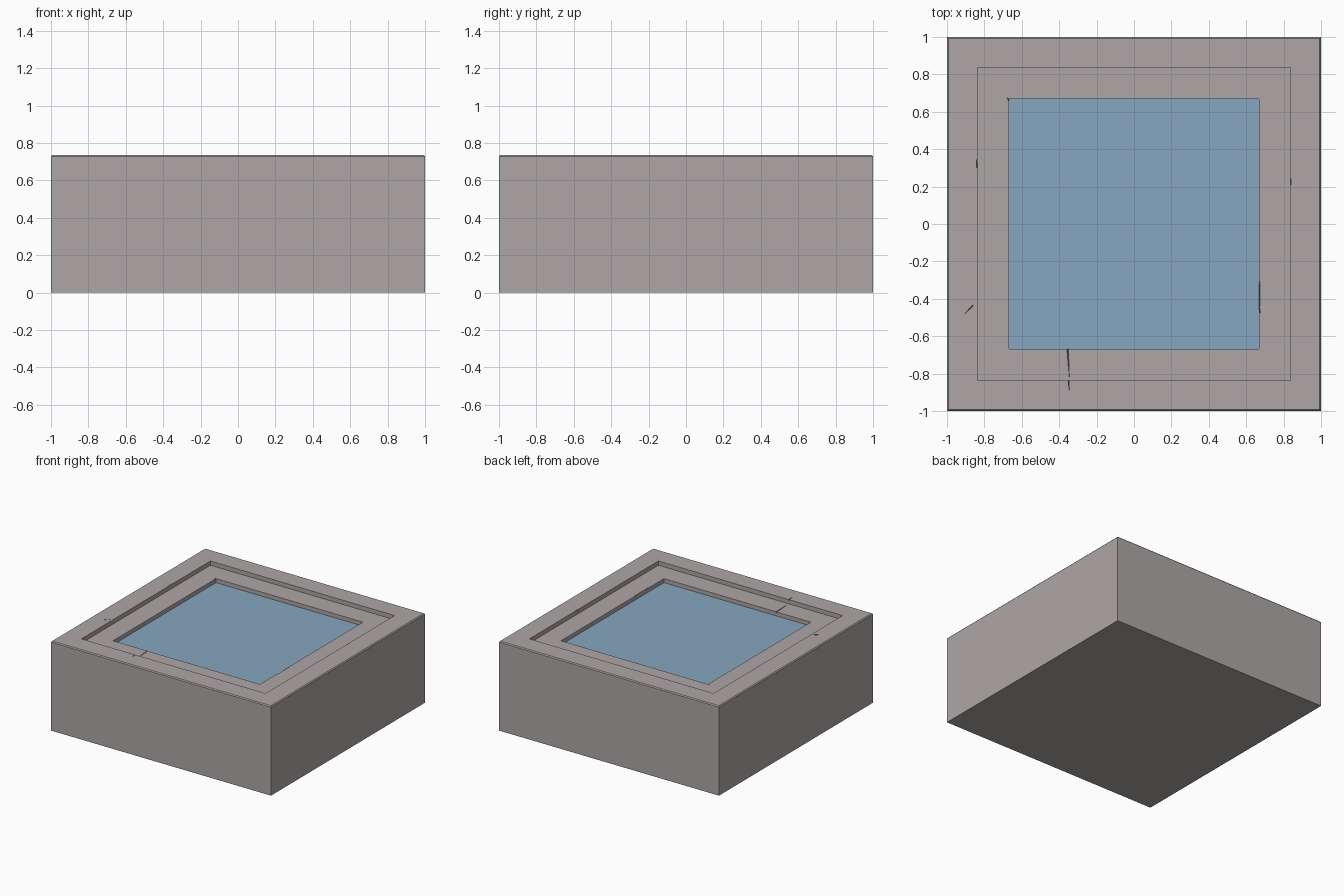
import bpy, bmesh
from mathutils import Vector

if "Cube" in bpy.data.objects:
    bpy.data.objects.remove(bpy.data.objects["Cube"])

TOP, STEP, WATER = 0.735, 0.70, 0.667


def new_object(name, bm, color=None):
    bmesh.ops.recalc_face_normals(bm, faces=bm.faces)
    mesh = bpy.data.meshes.new(name)
    bm.to_mesh(mesh)
    bm.free()
    obj = bpy.data.objects.new(name, mesh)
    bpy.context.collection.objects.link(obj)
    if color:
        mat = bpy.data.materials.new(name)
        mat.diffuse_color = color
        mat.use_nodes = True
        mat.node_tree.nodes["Principled BSDF"].inputs["Base Color"].default_value = mat.diffuse_color
        mesh.materials.append(mat)
    return obj


def square(bm, half, z):
    return [bm.verts.new((x * half, y * half, z))
            for x, y in ((-1, -1), (1, -1), (1, 1), (-1, 1))]


def add_wedge(bm, a, b, width, top, depth):
    # V-shaped groove cutter that tapers from a to b
    a, b = Vector(a), Vector(b)
    side = (b - a).orthogonal().normalized() * width / 2
    lift = 0.01
    pts = [(*(a - side), top + lift), (*(a + side), top + lift), (*a, top - depth),
           (*b, top + lift), (*b, top - depth * 0.3)]
    v = [bm.verts.new(p) for p in pts]
    for f in ((0, 1, 2), (0, 3, 1), (0, 2, 4, 3), (1, 3, 4, 2)):
        bm.faces.new([v[i] for i in f])


# stone basin: square rings up the outside, over the stepped rim, into the pool
bm = bmesh.new()
profile = [(1, 0), (1, TOP - 0.008), (0.993, TOP), (0.837, TOP),
           (0.837, STEP), (0.668, STEP), (0.668, 0.25)]
rings = [square(bm, h, z) for h, z in profile]
for lo, hi in zip(rings, rings[1:]):
    for i in range(4):
        j = (i + 1) % 4
        bm.faces.new((lo[i], lo[j], hi[j], hi[i]))
bm.faces.new(rings[0][::-1])
bm.faces.new(rings[-1])
basin = new_object("stone_basin", bm, (0.42, 0.39, 0.38, 1))

# weathering: hairline cracks and chips along the rim edges
cracks = [((-0.355, -0.66), (-0.345, -0.83), 0.012, STEP),
          ((-0.350, -0.83), (-0.346, -0.89), 0.010, TOP),
          ((-0.860, -0.435), (-0.905, -0.48), 0.010, TOP),
          ((0.668, -0.44), (0.672, -0.29), 0.014, STEP),
          ((0.662, -0.425), (0.677, -0.48), 0.014, STEP),
          ((-0.838, 0.30), (-0.842, 0.35), 0.012, TOP),
          ((0.836, 0.21), (0.840, 0.25), 0.012, TOP),
          ((-0.660, 0.655), (-0.680, 0.675), 0.018, STEP)]
for a, b, width, top in cracks:
    bm = bmesh.new()
    add_wedge(bm, a, b, width, top, 0.018)
    cutter = new_object("crack_cutter", bm)
    cutter.hide_render = True
    cutter.hide_set(True)
    mod = basin.modifiers.new("crack", 'BOOLEAN')
    mod.operation = 'DIFFERENCE'
    mod.solver = 'EXACT'
    mod.object = cutter

# water surface filling the pool
bm = bmesh.new()
bm.faces.new(square(bm, 0.668, WATER))
new_object("water", bm, (0.24, 0.38, 0.53, 1))
